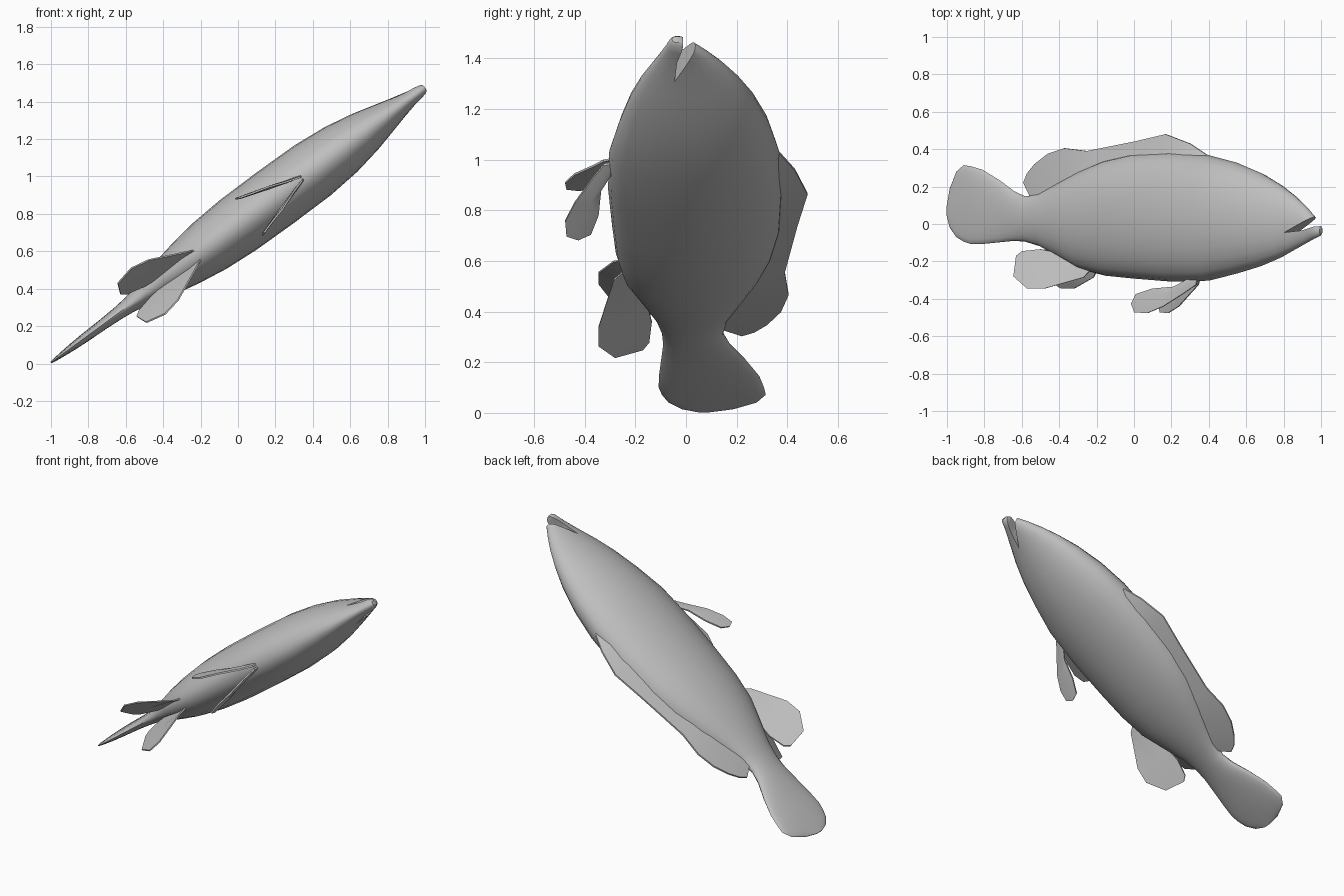
import bpy, bmesh, math

if "Cube" in bpy.data.objects:
    bpy.data.objects.remove(bpy.data.objects["Cube"])

TILT = math.atan2(0.735, 1.0)          # nose-up pitch of the whole fish
CO, SI = math.cos(TILT), math.sin(TILT)

grey = bpy.data.materials.new("fish_grey")
grey.diffuse_color = (0.52, 0.52, 0.52, 1)
grey.use_nodes = True
grey.node_tree.nodes["Principled BSDF"].inputs["Base Color"].default_value = grey.diffuse_color


def place(s, y, t):
    """Fish space (length, dorsal, sideways) to world space."""
    return (CO * s - SI * t, y, 0.74 + SI * s + CO * t)


def build(name, verts, faces):
    bm = bmesh.new()
    vs = [bm.verts.new(place(*v)) for v in verts]
    for f in faces:
        bm.faces.new([vs[i] for i in f])
    bmesh.ops.recalc_face_normals(bm, faces=bm.faces)
    me = bpy.data.meshes.new(name)
    bm.to_mesh(me)
    bm.free()
    me.materials.append(grey)
    ob = bpy.data.objects.new(name, me)
    bpy.context.collection.objects.link(ob)
    return ob


def smooth(ob, deg):
    bpy.ops.object.select_all(action='DESELECT')
    ob.select_set(True)
    bpy.context.view_layer.objects.active = ob
    bpy.ops.object.shade_smooth_by_angle(angle=math.radians(deg))


def loft(name, rings):
    n = len(rings[0])
    verts = [v for r in rings for v in r]
    faces = [tuple(range(n)), tuple(range((len(rings) - 1) * n, len(rings) * n))]
    for k in range(len(rings) - 1):
        for i in range(n):
            j = (i + 1) % n
            faces.append((k * n + i, k * n + j, (k + 1) * n + j, (k + 1) * n + i))
    return build(name, verts, faces)


def slab(name, outline, half):
    """Flat side-view outline (x, y) extruded sideways."""
    n = len(outline)
    verts = [(x / CO, y, t) for t in (-half, half) for x, y in outline]
    faces = [tuple(range(n)), tuple(range(n, 2 * n))]
    faces += [(i, (i + 1) % n, n + (i + 1) % n, n + i) for i in range(n)]
    return build(name, verts, faces)


# Body and tail: position, top, bottom, half width
SECTIONS = [
    (-1.00, 0.10, 0.04, 0.005), (-0.985, 0.19, -0.02, 0.008),
    (-0.95, 0.28, -0.07, 0.013), (-0.91, 0.315, -0.095, 0.018),
    (-0.87, 0.308, -0.108, 0.022), (-0.81, 0.29, -0.107, 0.026),
    (-0.72, 0.235, -0.098, 0.03), (-0.64, 0.175, -0.09, 0.036),
    (-0.58, 0.147, -0.095, 0.044), (-0.50, 0.165, -0.12, 0.065),
    (-0.40, 0.22, -0.175, 0.098), (-0.28, 0.285, -0.245, 0.128),
    (-0.15, 0.34, -0.277, 0.152), (0.0, 0.375, -0.292, 0.165),
    (0.2, 0.385, -0.308, 0.168), (0.4, 0.368, -0.303, 0.165),
    (0.55, 0.328, -0.265, 0.148), (0.68, 0.272, -0.225, 0.118),
    (0.78, 0.212, -0.182, 0.086), (0.86, 0.15, -0.137, 0.06),
    (0.92, 0.092, -0.103, 0.043), (0.96, 0.045, -0.08, 0.035),
    (0.99, 0.0, -0.066, 0.026), (1.0, -0.02, -0.055, 0.015),
]
N = 24
rings = []
for x, top, bot, w in SECTIONS:
    mid, h = (top + bot) / 2, (top - bot) / 2
    rings.append([(x / CO, mid + h * math.cos(a), w * math.sin(a))
                  for a in (2 * math.pi * i / N for i in range(N))])
body = loft("body", rings)

# Mouth notch between the jaws
cutter = slab("mouth_cutter", [(0.84, -0.045), (0.955, 0.03), (1.06, 0.1), (1.06, -0.008),
                               (0.98, -0.013), (0.92, -0.035)], 0.3)
cutter.hide_render = True
mod = body.modifiers.new("mouth", 'BOOLEAN')
mod.operation, mod.solver, mod.object = 'DIFFERENCE', 'EXACT', cutter
bpy.context.view_layer.objects.active = body
bpy.ops.object.modifier_apply(modifier=mod.name)
bpy.data.objects.remove(cutter)
smooth(body, 40)

# Dorsal fin: outer x, outer y, base x, base y, base half width
DORSAL = [
    (-0.59, 0.22, -0.53, 0.11, 0.015), (-0.57, 0.27, -0.50, 0.13, 0.02),
    (-0.53, 0.32, -0.45, 0.155, 0.025), (-0.46, 0.375, -0.39, 0.18, 0.03),
    (-0.37, 0.405, -0.32, 0.22, 0.035), (-0.25, 0.39, -0.24, 0.26, 0.04),
    (0.0, 0.44, 0.0, 0.33, 0.045), (0.17, 0.48, 0.17, 0.345, 0.045),
    (0.30, 0.43, 0.30, 0.34, 0.045), (0.39, 0.37, 0.39, 0.325, 0.04),
]
fin = loft("dorsal_fin", [[(ox / CO, oy, 0.005), (ox / CO, oy, -0.005),
                           (bx / CO, by, -w), (bx / CO, by, w)]
                          for ox, oy, bx, by, w in DORSAL])
smooth(fin, 30)

# Paired belly fins: outlines in fish space, splayed outward on both sides
REAR = [(-0.27, -0.25, 0.03), (-0.30, -0.285, 0.045), (-0.495, -0.345, 0.133),
        (-0.595, -0.345, 0.152), (-0.703, -0.28, 0.129), (-0.725, -0.17, 0.075),
        (-0.699, -0.145, 0.057), (-0.596, -0.135, 0.034), (-0.45, -0.16, 0.02)]
FRONT = [(0.43, -0.29, 0.01), (0.42, -0.325, 0.01), (0.354, -0.37, 0.03),
         (0.247, -0.44, 0.07), (0.157, -0.477, 0.094), (0.089, -0.472, 0.115),
         (0.072, -0.425, 0.121), (0.095, -0.375, 0.11), (0.185, -0.345, 0.083),
         (0.30, -0.335, 0.047), (0.382, -0.29, 0.02)]


def paired_fin(name, outline, thick):
    for label, sgn in (("left", 1), ("right", -1)):
        n = len(outline)
        verts = [(s, y, sgn * (t + d)) for d in (-thick, thick) for s, y, t in outline]
        # raised centre on each side keeps the blade slightly domed
        mid = [sum(p[k] for p in outline) / n for k in range(3)]
        verts += [(mid[0], mid[1], sgn * (mid[2] + d)) for d in (-2 * thick, 2 * thick)]
        faces = []
        for i in range(n):
            j = (i + 1) % n
            faces += [(i, j, 2 * n), (n + i, n + j, 2 * n + 1), (i, j, n + j, n + i)]
        smooth(build(label + "_" + name, verts, faces), 30)


paired_fin("rear_fin", REAR, 0.004)
paired_fin("front_fin", FRONT, 0.005)
